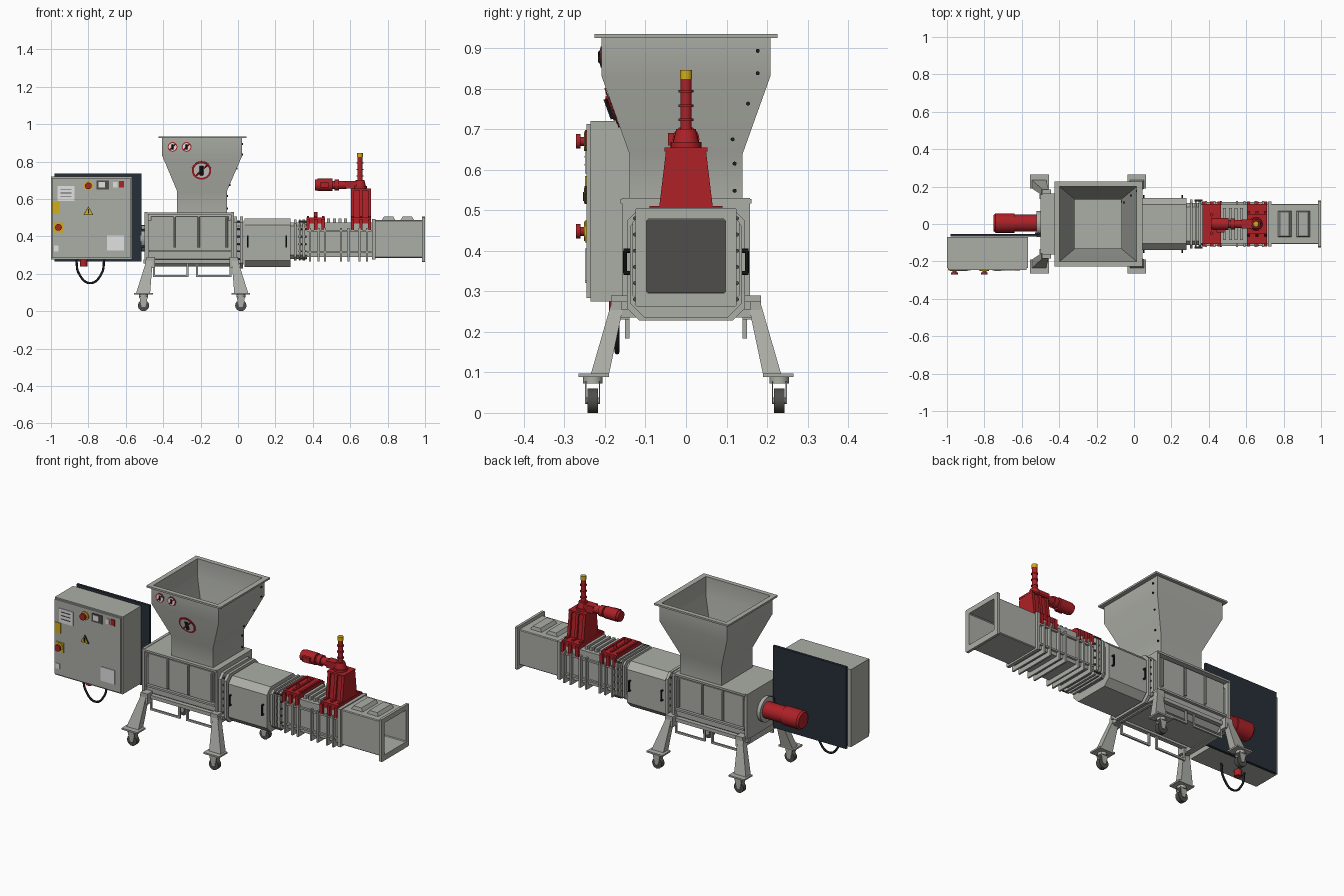
import bpy, bmesh, math
from mathutils import Vector

default_cube = bpy.data.objects.get("Cube")
if default_cube:
    bpy.data.objects.remove(default_cube, do_unlink=True)

COLOURS = {
    "light_grey": (.41, .42, .38), "red_paint": (.42, .015, .02), "navy": (.02, .028, .04),
    "dark_steel": (.08, .075, .07), "yellow": (.65, .42, .01), "white": (.75, .75, .75),
    "black": (.012, .012, .012),
}
materials = {}
for colour_name, rgb in COLOURS.items():
    material = bpy.data.materials.new(colour_name)
    material.use_nodes = True
    material.diffuse_color = (*rgb, 1)
    material.node_tree.nodes["Principled BSDF"].inputs["Base Color"].default_value = (*rgb, 1)
    materials[colour_name] = material
parts = []


class Part:
    """One named object gathered from simple solids."""

    def __init__(self, name, paint="light_grey", origin=(0, 0, 0), mirror=""):
        self.bm, self.paint, self.slots = bmesh.new(), paint, []
        self.mesh = bpy.data.meshes.new(name)
        self.obj = bpy.data.objects.new(name, self.mesh)
        self.obj.location = origin
        bpy.context.collection.objects.link(self.obj)
        if mirror:
            modifier = self.obj.modifiers.new("Mirror", "MIRROR")
            modifier.use_axis = ["x" in mirror, "y" in mirror, False]
        parts.append(self)

    def fill(self, faces, paint):
        paint = paint or self.paint
        if paint not in self.slots:
            self.slots.append(paint)
            self.mesh.materials.append(materials[paint])
        for face in faces:
            face.material_index = self.slots.index(paint)

    def loft(self, rings, paint=None):
        rows = [[self.bm.verts.new(p) for p in ring] for ring in rings]
        faces = [self.bm.faces.new(rows[0]), self.bm.faces.new(rows[-1])]
        for low, high in zip(rows, rows[1:]):
            for i in range(len(low)):
                j = (i + 1) % len(low)
                faces.append(self.bm.faces.new((low[i], low[j], high[j], high[i])))
        self.fill(faces, paint)

    def box(self, x, y, z, paint=None):
        self.loft([rect(x, y, height) for height in z], paint)

    def rod(self, start, end, r, paint=None, r_end=None, sides=24):
        start, end = Vector(start), Vector(end)
        axis = end - start
        matrix = axis.to_track_quat("Z", "Y").to_matrix().to_4x4()
        matrix.translation = (start + end) / 2
        made = bmesh.ops.create_cone(self.bm, cap_ends=True, segments=sides, radius1=r,
                                     radius2=r if r_end is None else r_end,
                                     depth=axis.length, matrix=matrix)
        self.fill({f for v in made["verts"] for f in v.link_faces}, paint)

    def finish(self):
        bmesh.ops.recalc_face_normals(self.bm, faces=self.bm.faces)
        self.bm.to_mesh(self.mesh)
        self.bm.free()


def both(half):
    return (-half, half)


def around(middle, half):
    return (middle - half, middle + half)


def rect(x, y, z):
    return [(x[0], y[0], z), (x[1], y[0], z), (x[1], y[1], z), (x[0], y[1], z)]


def octagon(x, half, z, cut):
    """Upright chamfered rectangle, for sections along x."""
    inner, (low, high) = half - cut, z
    right = [(inner, low), (half, low + cut), (half, high - cut), (inner, high)]
    return [(x, y, h) for y, h in right] + [(x, -y, h) for y, h in reversed(right)]


def duct(part, x, half, z, cut=.03, paint=None):
    part.loft([octagon(end, half, z, cut) for end in x], paint)


# Feed hopper: open funnel with a rim, outer skin followed by inner skin
hopper = Part("feed_hopper")
throat, mouth, rim = ((-.325, -.06), both(.14)), ((-.405, .022), both(.208)), ((-.425, .045), both(.226))


def shrink(spans, wall=.008):
    return [(a + wall, b - wall) for a, b in spans]


hopper.loft([rect(*throat, .52), rect(*throat, .64), rect(*mouth, .83), rect(*mouth, .925),
             rect(*rim, .925), rect(*rim, .935), rect(*shrink(mouth), .935),
             rect(*shrink(mouth), .83), rect(*shrink(throat), .64), rect(*shrink(throat), .535)])
bolts = Part("hopper_bolts", "black")
for x, y, z in ((.022, .177, .893), (.022, .177, .838), (-.01, .153, .763),
                (-.046, .115, .675), (-.06, .12, .615), (-.06, .12, .548)):
    bolts.rod((x - .01, y, z), (x + .006, y, z), .005, sides=10)

# Prohibition signs on the hopper front
signs = Part("hopper_signs", "red_paint")
for x, z, r, y, normal in ((-.35, .878, .026, -.208, (0, -1, 0)), (-.275, .878, .026, -.208, (0, -1, 0)),
                           (-.195, .753, .052, -.181, (0, -.94, -.34))):
    middle, n = Vector((x, y, z)), Vector(normal)
    up = n.cross(Vector((1, 0, 0))) * -1
    slash = (Vector((1, 0, 0)) - up).normalized() * r * .8
    signs.rod(middle, middle + n * .003, r)
    signs.rod(middle, middle + n * .004, r * .8, "white")
    signs.rod(middle + n * .004 - up * r * .5, middle + n * .004 + up * r * .5, r * .2, "black", sides=4)
    signs.rod(middle + n * .004 - slash, middle + n * .004 + slash, r * .09, sides=6)

# Screw housing with flanged ends, doors and stiffeners
housing = Part("screw_housing")
duct(housing, (-.48, -.03), .14, (.24, .525), .04)
housing.box((-.49, -.025), both(.162), (.517, .528))
for x in ((-.5, -.484), (-.037, -.022)):
    housing.box(x, both(.158), (.27, .53))
duct(housing, (-.022, -.006), .145, (.228, .505))
duct(housing, (.012, .028), .145, (.228, .505))
duct(housing, (-.01, .03), .115, (.25, .485))
doors = Part("access_doors", mirror="y")
for x in ((-.465, -.345), (-.335, -.215), (-.205, -.05)):
    doors.box(x, (.135, .147), (.33, .505))
for x in (-.34, -.21, -.06):
    doors.rod((x, .152, .34), (x, .152, .5), .006, sides=8)
doors.box((-.475, -.04), (.13, .156), (.315, .326))
flange_bolts = Part("flange_bolts", "dark_steel", mirror="y")
for i in range(6):
    z = .28 + i * .04
    for x in (.003, .345):
        flange_bolts.rod((x - .022, .126, z), (x + .022, .126, z), .005, sides=8)
    flange_bolts.rod((.728, .1, z), (.728, .11, z), .005, "black", sides=8)

# Screw drive motor
drive = Part("screw_drive_motor", "red_paint")
drive.rod((-.52, 0, .39), (-.5, 0, .39), .07, "light_grey")
drive.rod((-.64, .005, .39), (-.51, .005, .39), .046)
drive.rod((-.74, .005, .39), (-.64, .005, .39), .052)
drive.rod((-.75, .005, .39), (-.74, .005, .39), .044, r_end=.052)

# Under frame, splayed legs and fork loops
frame = Part("under_frame", origin=(-.245, 0, 0), mirror="xy")
frame.box((0, .26), (.135, .16), (.255, .275))
frame.box((.215, .25), (0, .185), (.235, .275))
legs = Part("legs", origin=(-.245, 0, 0), mirror="xy")
legs.loft([rect((.225, .3), (.19, .235), .095), rect((.21, .24), (.15, .18), .285)])
legs.box((.21, .31), (.19, .265), (.088, .097))
legs.box((.2, .245), (.14, .185), (.23, .29))
loops = Part("fork_loops", origin=(-.245, 0, 0), mirror="xy")
loops.box((.02, .21), (.14, .15), (.183, .194))
for x in (.02, .2):
    loops.box((x, x + .01), (.14, .15), (.183, .26))

# Castors
castors = Part("castors", origin=(-.245, 0, 0), mirror="xy")
castors.rod((.26, .23, .072), (.26, .23, .09), .024)
castors.rod((.26, .212, .03), (.26, .248, .03), .008)
castors.rod((.26, .217, .03), (.26, .243, .03), .03, "dark_steel")
for y in (.212, .246):
    castors.loft([rect(around(.26, .01), (y, y + .003), .022), rect(around(.26, .023), (y, y + .003), .078)])

# Transition duct with lift handles
transition = Part("transition_duct")
duct(transition, (.035, .28), .138, (.235, .495), .035)
for x in ((.3, .312), (.325, .335), (.345, .358)):
    duct(transition, x, .132, (.27, .49), .02)
duct(transition, (.27, .37), .112, (.28, .475), .02)
handles = Part("duct_handles", "black", mirror="y")
for x in (.052, .258):
    handles.rod((x, .15, .345), (x, .15, .4), .005, sides=8)
    for z in (.345, .4):
        handles.rod((x, .135, z), (x, .154, z), .005, sides=8)

# Press chamber with ribs
chamber = Part("press_chamber")
chamber.box((.355, .73), both(.105), (.29, .475))
for x in (.385, .43, .465, .55, .59, .65, .69):
    chamber.box(around(x, .005), both(.124), (.265, .445))
for z in (.31, .425):
    chamber.box((.36, .715), both(.117), (z, z + .01))
for x in (.485, .515, .545, .575):
    chamber.box(around(x, .008), both(.085), (.47, .495))
chamber.box((.716, .735), both(.12), (.275, .492))

# Red clamps, with fingers gripping the chamber sides
clamps = Part("chamber_clamps", "red_paint")
for x in ((.365, .465), (.603, .712)):
    clamps.box(x, both(.108), (.47, .502))
    for centre in (x[0] + .009, sum(x) / 2, x[1] - .009):
        clamps.box(around(centre, .009), both(.12), (.435, .492))
        clamps.box(around(centre, .006), both(.09), (.5, .51))
for y in (-.05, .05):
    clamps.rod((.415, y, .5), (.415, y, .53), .009)

# Lifting tower with spindle and yellow cap
tower = Part("spindle_tower", "red_paint")
tower.loft([rect((.612, .702), both(.055), .5), rect((.62, .694), both(.04), .65)])
for x in (.612, .657, .702):
    tower.loft([rect(around(x, .008), both(.067), .5), rect(around(x, .008), both(.049), .65)])
tower.box((.603, .711), both(.053), (.645, .655))
spindle = Part("spindle", "red_paint")
spindle.rod((.652, 0, .655), (.652, 0, .668), .038)
spindle.rod((.652, 0, .668), (.652, 0, .7), .032, r_end=.024)
spindle.rod((.652, 0, .7), (.652, 0, .826), .014)
for z in (.72, .755, .79):
    spindle.rod((.652, 0, z), (.652, 0, z + .006), .018)
spindle.rod((.652, 0, .824), (.652, 0, .846), .015, "yellow")
gear = Part("spindle_gear_motor", "red_paint")
gear.box((.575, .64), both(.024), (.655, .695))
gear.rod((.5, 0, .675), (.58, 0, .675), .022)
for x, r in (((.412, .425), .029), ((.425, .505), .033), ((.515, .54), .03)):
    gear.rod((x[0], 0, .675), (x[1], 0, .675), r)
gear.box((.44, .485), (-.045, 0), (.66, .69))

# Outlet: hollow tube with end flange and lids
outlet = Part("outlet_tube")


def end_ring(x, half, z):
    return octagon(x, half, z, .004)


outer, inner, lip = (.107, (.285, .487)), (.098, (.295, .478)), (.125, (.262, .506))
outlet.loft([end_ring(.73, *outer), end_ring(.985, *outer), end_ring(.985, *lip), end_ring(1, *lip),
             end_ring(1, *inner), end_ring(.745, *inner)])
duct(outlet, (.743, .749), .097, (.296, .477), .004, "dark_steel")
for x in ((.765, .845), (.865, .945)):
    outlet.loft([rect(x, both(.07), .48), rect(around(sum(x) / 2, .025), both(.065), .506)])

# Control cabinet and back plate
cabinet = Part("control_cabinet")
cabinet.box((-1, -.568), (-.235, -.07), (.275, .72))
cabinet.box((-.994, -.576), (-.245, -.234), (.284, .713))
cabinet.box((-.98, -.515), (-.068, -.053), (.265, .735), "navy")
cabinet.box((-.53, -.485), (-.06, -.045), (.34, .44), "navy")
cabinet.rod((-.825, -.17, .24), (-.825, -.17, .28), .02, "red_paint")

# Cabinet door plates and switches
panel = Part("cabinet_controls", "white")
for x, z, paint in (((-.965, -.875), (.59, .67), "white"), ((-.7, -.61), (.325, .405), "white"),
                    ((-.985, -.96), (.32, .35), "white"), ((-.668, -.645), (.66, .69), "white"),
                    ((-.635, -.61), (.66, .695), "red_paint"), ((-.757, -.69), (.65, .698), "dark_steel"),
                    ((-.992, -.955), (.525, .585), "yellow"), ((-.985, -.935), (.42, .475), "yellow")):
    panel.box(x, (-.249, -.24), z, paint)
for z in (.61, .63, .65):
    panel.box((-.95, -.89), (-.251, -.24), (z, z + .004), "dark_steel")
panel.box((-.747, -.71), (-.251, -.24), (.66, .69), "white")
for r, depth, paint in ((.03, -.25, "black"), (.025, -.252, "yellow")):
    panel.loft([[(-.8 + r * math.sin(a), y, .53 + r * math.cos(a)) for a in (0, math.tau / 3, -math.tau / 3)]
                for y in (-.24, depth)], paint)
panel.box(around(-.8, .003), (-.254, -.24), (.523, .545), "black")
for x, z in ((-.8, .67), (-.96, .448)):
    panel.rod((x, -.24, z), (x, -.252, z), .024, "yellow")
    panel.rod((x, -.25, z), (x, -.262, z), .011, "red_paint")
    panel.rod((x, -.26, z), (x, -.271, z), .018, "red_paint")

# Hanging cable
curve = bpy.data.curves.new("hanging_cable", "CURVE")
curve.dimensions, curve.bevel_depth, curve.bevel_resolution = "3D", .006, 2
spline = curve.splines.new("BEZIER")
spline.bezier_points.add(4)
for point, (x, z) in zip(spline.bezier_points, ((-.865, .275), (-.85, .2), (-.79, .15), (-.73, .2), (-.715, .28))):
    point.co = (x, -.17, z)
    point.handle_left_type = point.handle_right_type = "AUTO"
curve.materials.append(materials["black"])
bpy.context.collection.objects.link(bpy.data.objects.new("hanging_cable", curve))

# Finish meshes and shade round surfaces smooth
bpy.ops.object.select_all(action="DESELECT")
for part in parts:
    part.finish()
    part.obj.select_set(True)
bpy.context.view_layer.objects.active = parts[0].obj
bpy.ops.object.shade_smooth_by_angle(angle=math.radians(32))
